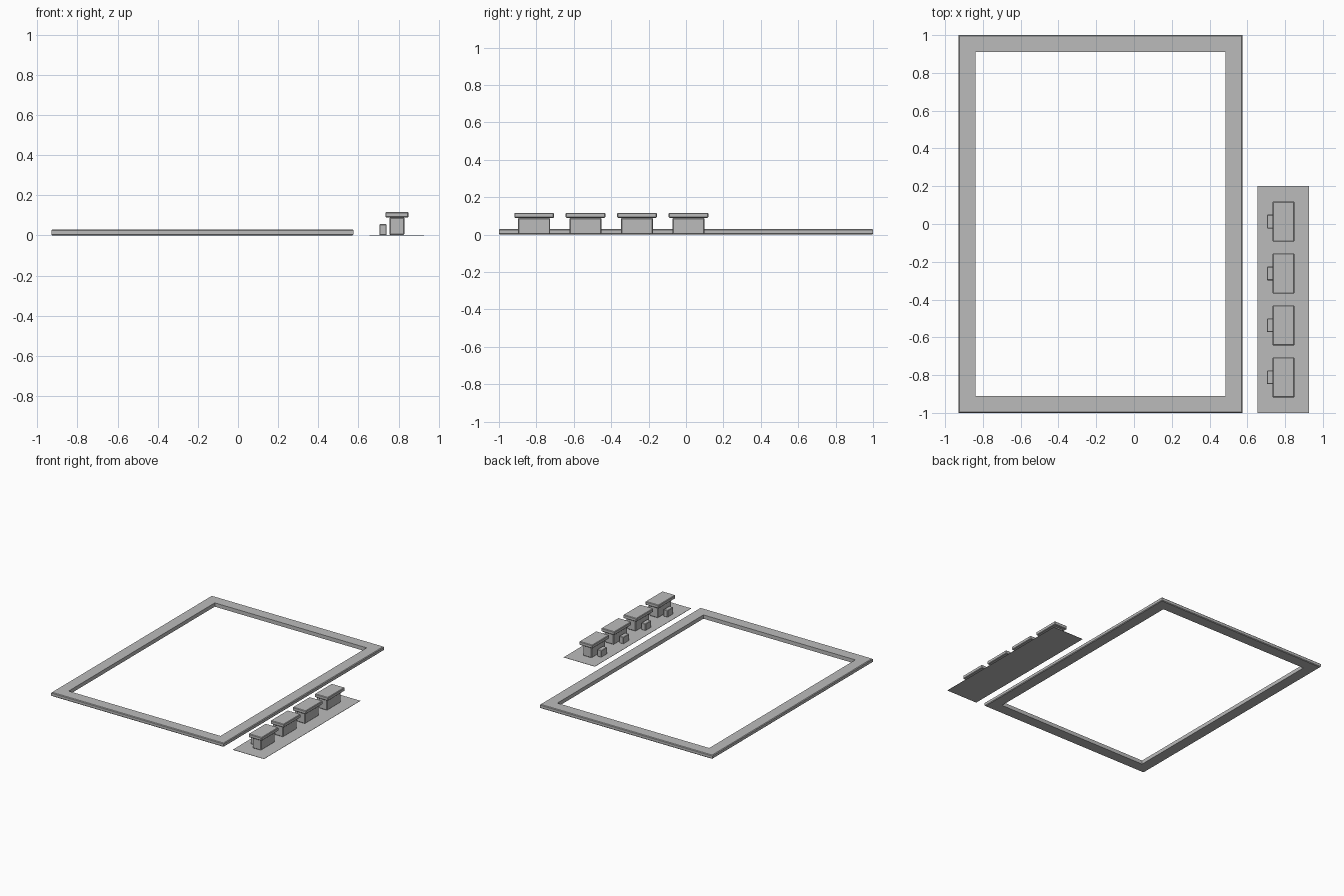
import bpy, bmesh

if "Cube" in bpy.data.objects:
    bpy.data.objects.remove(bpy.data.objects["Cube"])

gray = bpy.data.materials.new("plain gray")
gray.diffuse_color = (0.5, 0.5, 0.5, 1)
gray.use_nodes = True
gray.node_tree.nodes["Principled BSDF"].inputs["Base Color"].default_value = gray.diffuse_color


def finish(name, bm):
    bmesh.ops.recalc_face_normals(bm, faces=bm.faces)
    me = bpy.data.meshes.new(name)
    bm.to_mesh(me)
    bm.free()
    me.materials.append(gray)
    ob = bpy.data.objects.new(name, me)
    bpy.context.collection.objects.link(ob)
    return ob


def box(name, x, y, z, bevel=0.0):
    bm = bmesh.new()
    bmesh.ops.create_cube(bm, size=1)
    for v in bm.verts:
        for i, (a, b) in enumerate((x, y, z)):
            v.co[i] = (a + b) / 2 + v.co[i] * (b - a)
    if bevel:
        bmesh.ops.bevel(bm, geom=bm.edges[:], offset=bevel, segments=1,
                        affect='EDGES')
    return finish(name, bm)


# Border frame: a chamfered section swept around a rectangle
cx, hx, hy = -0.1775, 0.7525, 1.0
section = [(0.09, 0.0), (0.005, 0.0), (0.0, 0.005),
           (0.0, 0.025), (0.005, 0.03), (0.09, 0.03)]   # inset, height
bm = bmesh.new()
rings = [[bm.verts.new((cx + sx * (hx - d), sy * (hy - d), z)) for d, z in section]
         for sx, sy in ((-1, -1), (1, -1), (1, 1), (-1, 1))]
n = len(section)
for i in range(4):
    a, b = rings[i], rings[(i + 1) % 4]
    for j in range(n):
        k = (j + 1) % n
        bm.faces.new((a[j], b[j], b[k], a[k]))
finish("border_frame", bm)

# Thin ground plate under the tables
box("ground_plate", (0.655, 0.927), (-1.0, 0.2), (0.0, 0.002))

# Four tables, each with a pedestal, top and small side step
for i in range(4):
    y = -0.812 + 0.275 * i
    box(f"pedestal_{i + 1}", (0.754, 0.829), (y - 0.086, y + 0.086), (0.002, 0.09), 0.005)
    box(f"table_top_{i + 1}", (0.734, 0.849), (y - 0.106, y + 0.106), (0.09, 0.117), 0.004)
    box(f"side_step_{i + 1}", (0.704, 0.74), (y - 0.036, y + 0.036), (0.002, 0.056), 0.003)
